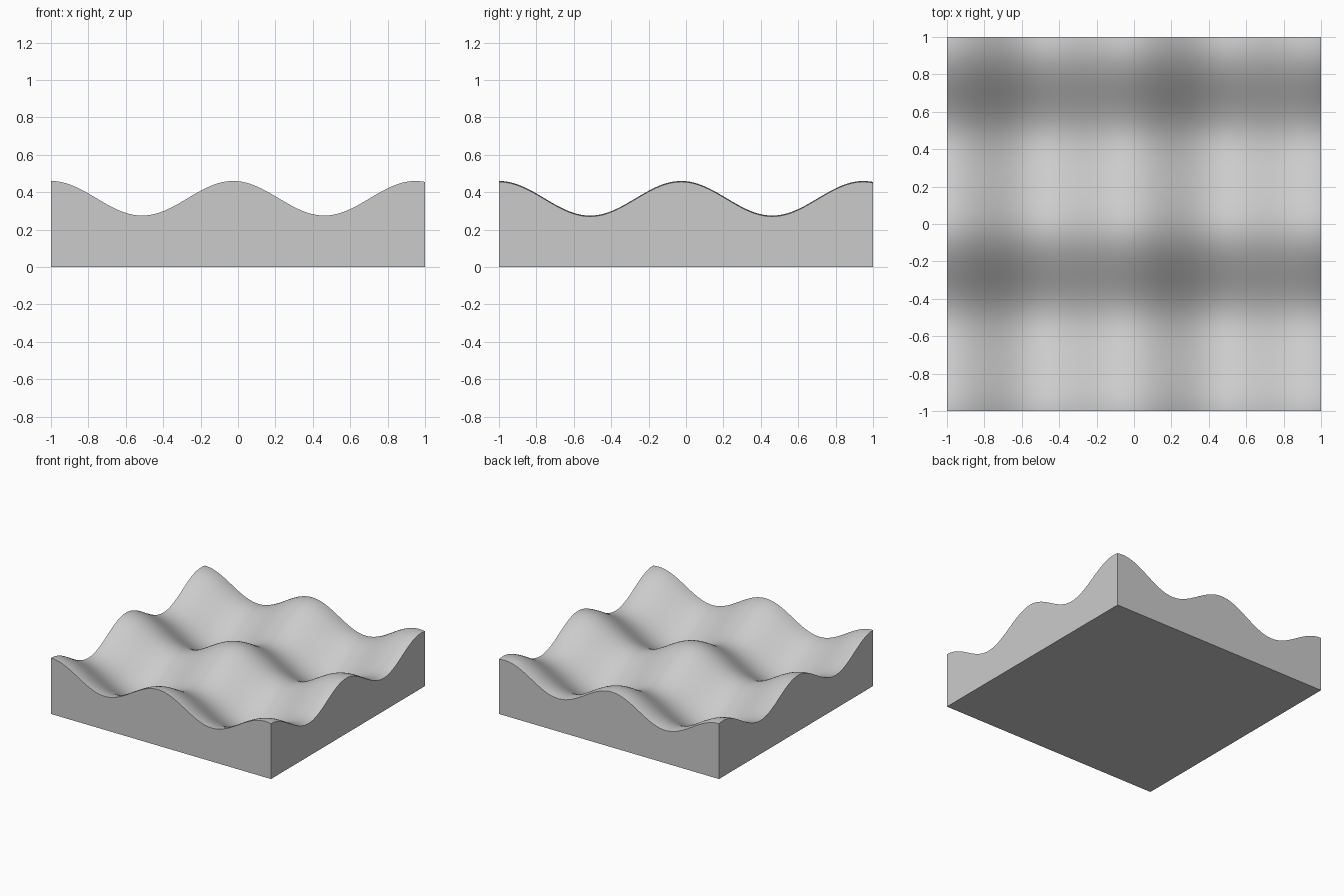
import bpy
import bmesh
from math import cos

CELLS = 96
MEAN, AMPLITUDE, FREQUENCY = 0.275, 0.0925, 6.45

if "Cube" in bpy.data.objects:
    bpy.data.objects.remove(bpy.data.objects["Cube"], do_unlink=True)


def wave(t):
    """Ripple along one axis, starting on a crest at the edge."""
    return AMPLITUDE * cos(FREQUENCY * (t + 1))


# Single plain material
grey = bpy.data.materials.new("light_grey")
grey.use_nodes = True
colour = (0.6, 0.6, 0.6, 1)
grey.diffuse_color = colour
grey.node_tree.nodes["Principled BSDF"].inputs["Base Color"].default_value = colour

# Rippled top: one wave along x added to one along y
bm = bmesh.new()
bmesh.ops.create_grid(bm, x_segments=CELLS, y_segments=CELLS, size=1)
for v in bm.verts:
    v.co.z = MEAN + wave(v.co.x) + wave(v.co.y)

# Side walls dropped from the rim to the ground
rim = [e for e in bm.edges if e.is_boundary]
skirt = bmesh.ops.extrude_edge_only(bm, edges=rim)["geom"]
for item in skirt:
    if isinstance(item, bmesh.types.BMVert):
        item.co.z = 0

# Flat underside
bmesh.ops.holes_fill(bm, edges=[e for e in bm.edges if e.is_boundary], sides=0)
bmesh.ops.recalc_face_normals(bm, faces=bm.faces)

mesh = bpy.data.meshes.new("wavy_block")
bm.to_mesh(mesh)
bm.free()
mesh.materials.append(grey)
block = bpy.data.objects.new("wavy_block", mesh)
bpy.context.collection.objects.link(block)

# Smooth waves with a crisp rim
bpy.ops.object.select_all(action="DESELECT")
block.select_set(True)
bpy.context.view_layer.objects.active = block
bpy.ops.object.shade_smooth_by_angle(angle=0.6)
